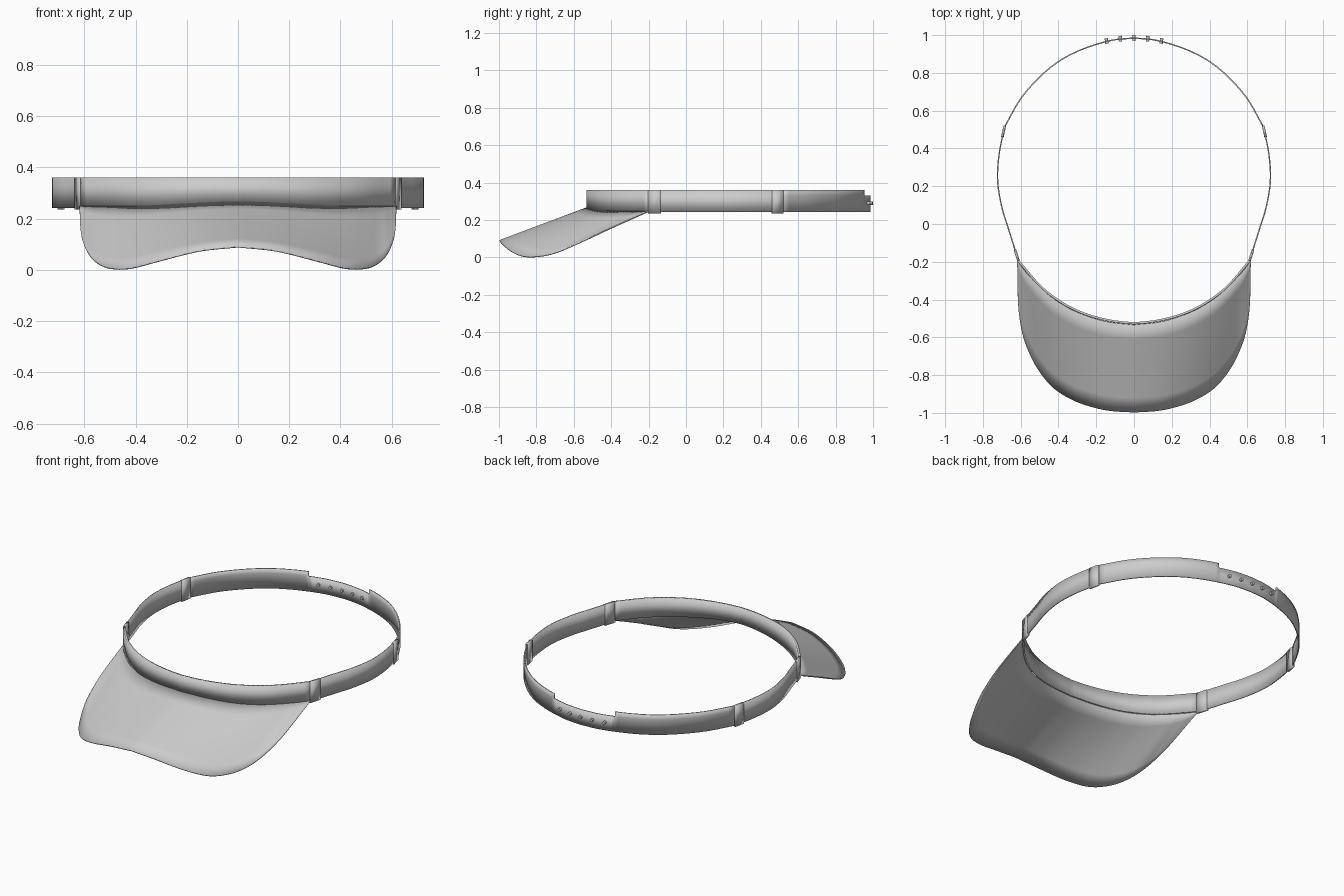
import bpy, bmesh, math
from mathutils import Vector

cube = bpy.data.objects.get("Cube")
if cube:
    bpy.data.objects.remove(cube, do_unlink=True)

grey = bpy.data.materials.new("light grey plastic")
grey.use_nodes = True
GREY = (0.6, 0.6, 0.6, 1)
grey.diffuse_color = GREY
grey.node_tree.nodes["Principled BSDF"].inputs["Base Color"].default_value = GREY


def spline(points, steps=5):
    """Smooth curve through the given points."""
    p = [Vector(q) for q in points]
    p = [2 * p[0] - p[1]] + p + [2 * p[-1] - p[-2]]
    out = []
    for a, b, c, d in zip(p, p[1:], p[2:], p[3:]):
        for i in range(steps):
            t = i / steps
            out.append(0.5 * (2 * b + (c - a) * t + (2 * a - 5 * b + 4 * c - d) * t ** 2
                              + (3 * b - a - 3 * c + d) * t ** 3))
    return out + [p[-2]]


def mirrored(points):
    """Extend a half path that ends on x = 0 to the other side."""
    return points + [Vector((-q.x, *q[1:])) for q in reversed(points[:-1])]


def sheet(name, rows, thickness, keep=lambda centre: True):
    """Skin rows of points into a thin smooth shell."""
    bm = bmesh.new()
    grid = [[bm.verts.new(q) for q in row] for row in rows]
    for low, high in zip(grid, grid[1:]):
        for i in range(len(low) - 1):
            quad = (low[i], low[i + 1], high[i + 1], high[i])
            if keep(sum((v.co for v in quad), Vector()) / 4):
                bm.faces.new(quad)
    bmesh.ops.remove_doubles(bm, verts=bm.verts, dist=0.0002)
    bmesh.ops.delete(bm, geom=[v for v in bm.verts if not v.link_faces], context="VERTS")
    bmesh.ops.recalc_face_normals(bm, faces=bm.faces)
    mesh = bpy.data.meshes.new(name)
    bm.to_mesh(mesh)
    bm.free()
    obj = bpy.data.objects.new(name, mesh)
    bpy.context.collection.objects.link(obj)
    mod = obj.modifiers.new("Thickness", "SOLIDIFY")
    mod.thickness = thickness
    mod.offset = 0
    finish(obj)
    return obj


def finish(obj):
    obj.data.materials.append(grey)
    bpy.ops.object.select_all(action="DESELECT")
    obj.select_set(True)
    bpy.context.view_layer.objects.active = obj
    bpy.ops.object.shade_smooth_by_angle(angle=math.radians(40))


def wall(path, *heights):
    """Vertical rows above a plan path; a height may depend on x."""
    return [[Vector((q.x, q.y, h(q.x) if callable(h) else h)) for q in path] for h in heights]


TOP, BOTTOM = 0.36, 0.242


def front_hem(x):
    return 0.247 + 0.017 * math.cos(min(abs(x) / 0.45, 1) * math.pi / 2) ** 2


# Front band
front_path = mirrored(spline([(0.612, -0.195), (0.5, -0.325), (0.4, -0.405), (0.3, -0.46),
                              (0.2, -0.495), (0.1, -0.516), (0, -0.526)]))
sheet("front_band", wall(front_path, front_hem, TOP), 0.012)

# Side straps
side_path = spline([(0.61, -0.2), (0.66, -0.04), (0.7, 0.09), (0.722, 0.23),
                    (0.714, 0.37), (0.684, 0.52)])
for side, sign in (("left", 1), ("right", -1)):
    path = [Vector((sign * q.x, q.y)) for q in side_path]
    sheet(side + "_strap", wall(path, BOTTOM, TOP), 0.007)
    # Overlapping ends at the front seam and rear strap joint
    for part, span in (("front_tab", path[:3]), ("rear_joint", path[-3:])):
        sheet(f"{side}_{part}", wall(span, BOTTOM - 0.006, TOP), 0.014)

# Rear strap with a lowered centre section
rear_path = mirrored(spline([(0.682, 0.52), (0.6, 0.663), (0.5, 0.778), (0.4, 0.86),
                             (0.3, 0.914), (0.2, 0.951), (0.1, 0.976), (0, 0.984)]))
sheet("rear_strap", wall(rear_path, BOTTOM, 0.332, TOP), 0.007,
      lambda c: c.z < 0.332 or abs(c.x) > 0.2)

# Row of adjustment pegs
for i in range(-2, 3):
    x = i * 0.0725
    bpy.ops.mesh.primitive_cylinder_add(vertices=12, radius=0.009, depth=0.03,
                                        location=(x, 0.985 - 0.75 * x * x, 0.29),
                                        rotation=(math.pi / 2, 0, -x))
    peg = bpy.context.object
    peg.name = f"adjustment_peg_{i + 3}"
    finish(peg)

# Brim lofted from the band hem to the curved outer edge
outer = mirrored(spline([(0.617, -0.2, 0.246), (0.614, -0.4, 0.157), (0.605, -0.5, 0.11),
                         (0.585, -0.6, 0.065), (0.55, -0.69, 0.027), (0.5, -0.78, 0.006),
                         (0.42, -0.872, 0.006), (0.3, -0.942, 0.037), (0.15, -0.985, 0.074),
                         (0, -0.997, 0.09)], 4))
inner_plan = mirrored(spline([(0.615, -0.2), (0.604, -0.215), (0.592, -0.23), (0.573, -0.255),
                              (0.545, -0.285), (0.5, -0.332), (0.42, -0.4), (0.3, -0.468),
                              (0.15, -0.516), (0, -0.534)], 4))
inner = [Vector((q.x, q.y, front_hem(q.x))) for q in inner_plan]
rows = [[a.lerp(b, t / 6) for a, b in zip(inner, outer)] for t in range(7)]
sheet("brim", rows, 0.006)
